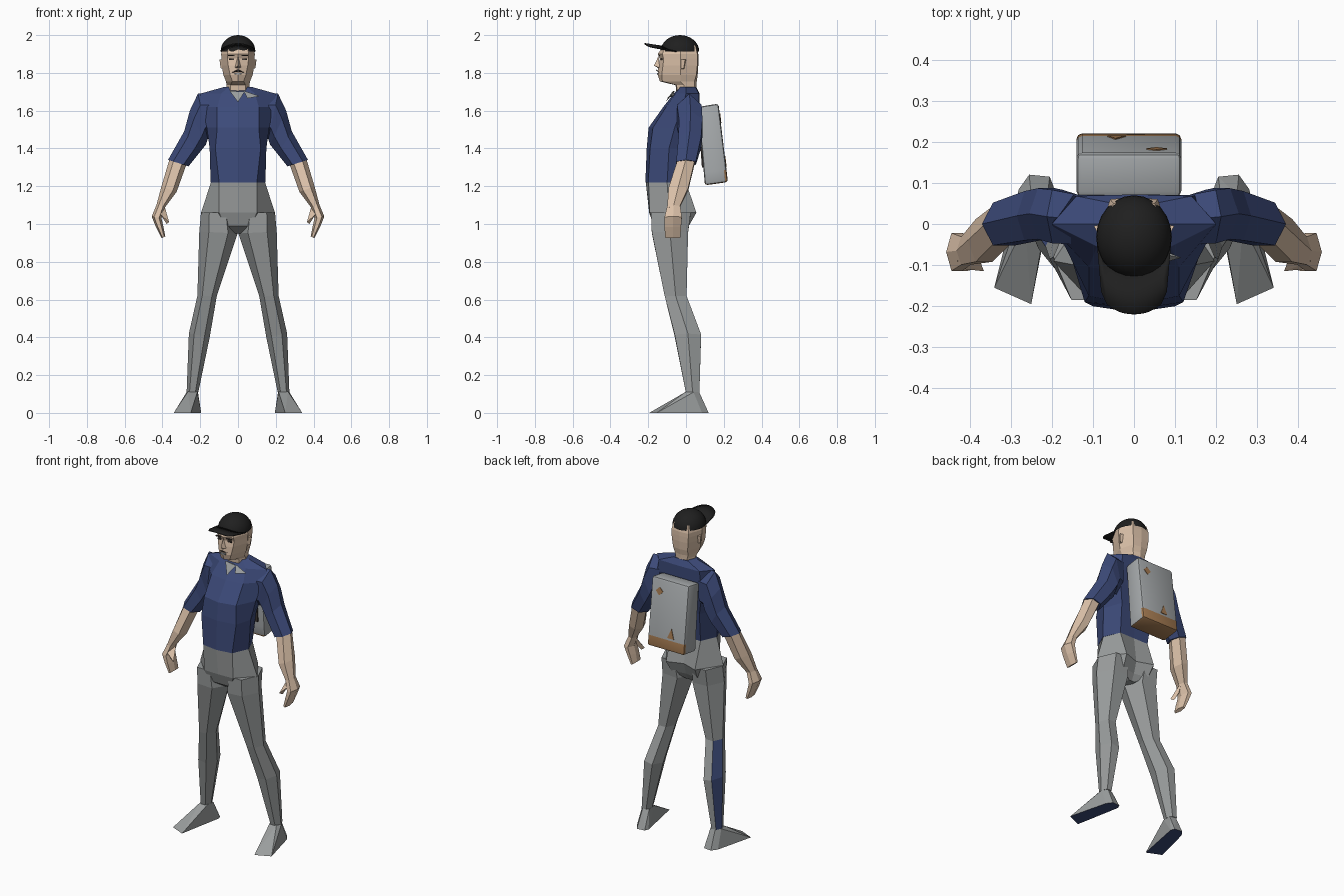
import bpy, bmesh, math
from mathutils import Vector

if "Cube" in bpy.data.objects:
    bpy.data.objects.remove(bpy.data.objects["Cube"])


def mat(name, r, g, b):
    m = bpy.data.materials.new(name)
    m.diffuse_color = (r, g, b, 1)
    m.use_nodes = True
    m.node_tree.nodes["Principled BSDF"].inputs["Base Color"].default_value = m.diffuse_color
    return m


BLUE = mat("shirt blue", .045, .068, .19)
GREY = mat("trouser grey", .32, .335, .335)
SKIN = mat("skin", .72, .54, .40)
BLACK = mat("cap black", .014, .014, .014)
PACK = mat("pack grey", .38, .40, .41)
BROWN = mat("leather brown", .38, .20, .085)
DARK = mat("dark detail", .05, .04, .035)


def finish(name, bm, mats, rule=None, smooth=None):
    bmesh.ops.recalc_face_normals(bm, faces=bm.faces)
    bm.normal_update()
    if rule:
        for f in bm.faces:
            f.material_index = rule(f)
    me = bpy.data.meshes.new(name)
    bm.to_mesh(me)
    bm.free()
    ob = bpy.data.objects.new(name, me)
    bpy.context.collection.objects.link(ob)
    for m in mats:
        me.materials.append(m)
    if smooth:
        bpy.ops.object.select_all(action='DESELECT')
        ob.select_set(True)
        bpy.context.view_layer.objects.active = ob
        bpy.ops.object.shade_smooth_by_angle(angle=math.radians(smooth))
    return ob


def loft(name, rings, mats, rule=None):
    """Skin a list of equal-length point rings and cap both ends."""
    bm = bmesh.new()
    vs = [[bm.verts.new(p) for p in r] for r in rings]
    n = len(vs[0])
    for a, b in zip(vs, vs[1:]):
        for i in range(n):
            j = (i + 1) % n
            bm.faces.new((a[i], a[j], b[j], b[i]))
    bm.faces.new(vs[0])
    bm.faces.new(vs[-1])
    return finish(name, bm, mats, rule)


def body(name, sections, m):
    """Sections: z, front y, (front corner), (side), (back corner), back y; mirrored in x."""
    rings = []
    for z, yf, a, b, c, yb in sections:
        right = [(x, y, z) for x, y in (a, b, c)]
        left = [(-x, y, z) for x, y in (c, b, a)]
        rings.append([(0, yf, z)] + right + [(0, yb, z)] + left)
    return loft(name, rings, [m])


def limb(name, sx, sections, mats, rule=None):
    """Six-sided tube. Sections: outer x, z, inner x, z, y centre, y half depth."""
    rings = []
    for xo, zo, xi, zi, yc, yh in sections:
        ring = []
        for k in range(6):
            t = (math.cos(k * math.pi / 3) + 1) / 2
            s = math.sin(k * math.pi / 3) / .866
            ring.append((sx * (xi + (xo - xi) * t), yc + yh * s, zi + (zo - zi) * t))
        rings.append(ring)
    return loft(name, rings, mats, rule)


def hull(name, pts, mats, rule=None):
    bm = bmesh.new()
    for p in pts:
        bm.verts.new(p)
    bmesh.ops.convex_hull(bm, input=bm.verts)
    return finish(name, bm, mats, rule)


def box(name, c, s, m):
    return hull(name, [(c[0] + i * s[0] / 2, c[1] + j * s[1] / 2, c[2] + k * s[2] / 2)
                       for i in (-1, 1) for j in (-1, 1) for k in (-1, 1)], [m])


# Shirt and trouser seat
body("shirt", [
    (1.22, -.215, (.10, -.200), (.145, -.10), (.10, .000), .000),
    (1.40, -.208, (.12, -.190), (.150, -.09), (.11, .025), .020),
    (1.51, -.198, (.11, -.175), (.165, -.06), (.14, .050), .045),
    (1.62, -.120, (.11, -.105), (.190, -.02), (.15, .070), .070),
    (1.69, -.065, (.09, -.055), (.200, .000), (.14, .068), .072),
    (1.725, -.035, (.05, -.03), (.075, .000), (.05, .050), .055)], BLUE)
body("trouser_seat", [
    (1.22, -.213, (.10, -.198), (.143, -.10), (.10, .000), .000),
    (1.06, -.195, (.10, -.192), (.196, -.09), (.10, .055), .020),
    (.99, -.170, (.07, -.170), (.150, -.08), (.09, .015), .000),
    (.95, -.110, (.02, -.110), (.030, -.07), (.02, -.02), -.020)], GREY)

# Open collar
hull("collar", [(-.045, -.060, 1.705), (0, -.110, 1.645), (.035, -.072, 1.70),
                (.01, -.06, 1.70)], [GREY])
hull("collar_flap", [(.03, -.066, 1.705), (.115, -.082, 1.677), (.05, -.100, 1.665),
                     (.06, -.06, 1.68)], [GREY])


def calf_patch(f):
    c, n = f.calc_center_median(), f.normal
    return int(c.x < -.1 and .1 < c.z < .62 and n.x < -.3 and n.y > .1)


def sole(f):
    return int(f.normal.z < -.9)


for sx, side in ((1, "left"), (-1, "right")):
    # Arms
    limb(side + "_sleeve", sx, [
        (.130, 1.69, .140, 1.45, .010, .060),
        (.212, 1.69, .160, 1.45, .018, .065),
        (.255, 1.60, .170, 1.42, .025, .062),
        (.285, 1.49, .210, 1.37, .020, .060),
        (.370, 1.34, .262, 1.305, .000, .052)], [BLUE])
    limb(side + "_forearm", sx, [
        (.362, 1.345, .275, 1.31, .000, .046),
        (.405, 1.20, .325, 1.17, -.040, .052),
        (.432, 1.10, .385, 1.09, -.065, .034),
        (.457, 1.04, .405, 1.03, -.068, .046),
        (.435, .985, .395, .985, -.070, .044),
        (.405, .925, .385, .935, -.070, .040)], [SKIN])
    hull(side + "_thumb", [(sx * x, y, z) for x, y, z in (
        (.39, -.05, 1.10), (.43, -.09, 1.09), (.41, -.11, 1.05), (.39, -.07, 1.04),
        (.365, -.115, 1.01), (.378, -.10, 1.00))], [SKIN])
    # Legs
    limb(side + "_leg", sx, [
        (.196, 1.06, .020, 1.06, -.080, .105),
        (.205, .96, .002, .95, -.085, .096),
        (.215, .62, .112, .62, -.055, .058),
        (.260, .42, .150, .40, .010, .070),
        (.272, .11, .210, .11, .035, .036)], [GREY, BLUE], calf_patch)
    # Feet
    hull(side + "_foot", [(sx * x, y, z) for x, y, z in (
        (.215, .005, .112), (.265, .0, .112), (.272, .04, .11), (.25, .07, .11),
        (.212, .06, .11), (.340, -.155, 0), (.250, -.195, 0), (.195, .09, 0),
        (.205, .115, 0), (.255, .12, 0), (.280, .085, 0))], [GREY, BLUE], sole)
    # Ears, eyes, brows
    hull(side + "_ear", [(sx * x, y, z) for x, y, z in (
        (.078, -.04, 1.87), (.078, -.035, 1.82), (.098, -.005, 1.87),
        (.092, -.012, 1.825), (.078, .0, 1.87), (.078, -.01, 1.82))], [SKIN])
    box(side + "_eye", (sx * .034, -.130, 1.872), (.026, .009, .008), DARK)
    box(side + "_brow", (sx * .036, -.141, 1.892), (.036, .009, .005), DARK)

# Head and neck
body("head", [
    (1.64, -.045, (.04, -.040), (.060, .00), (.040, .045), .050),
    (1.735, -.055, (.04, -.050), (.060, -.01), (.040, .045), .055),
    (1.755, -.138, (.03, -.125), (.064, -.03), (.045, .045), .057),
    (1.79, -.150, (.042, -.128), (.078, -.03), (.050, .055), .062),
    (1.84, -.146, (.052, -.122), (.086, -.03), (.055, .060), .065),
    (1.875, -.138, (.056, -.118), (.088, -.03), (.058, .060), .066),
    (1.90, -.150, (.056, -.126), (.089, -.03), (.058, .060), .065),
    (1.945, -.118, (.050, -.105), (.080, -.03), (.050, .050), .055)], SKIN)
hull("nose", [(0, -.145, 1.89), (0, -.170, 1.838), (.016, -.140, 1.828),
              (-.016, -.140, 1.828), (0, -.140, 1.822)], [SKIN])
hull("moustache", [(s * x, y, z) for s in (-1, 1) for x, y, z in (
    (.006, -.156, 1.818), (.032, -.138, 1.803), (.006, -.158, 1.810))], [DARK])
box("mouth", (0, -.149, 1.796), (.036, .009, .009), PACK)

# Cap crown: upper half of a squashed sphere
bm = bmesh.new()
bmesh.ops.create_uvsphere(bm, u_segments=24, v_segments=16, radius=1)
bmesh.ops.bisect_plane(bm, geom=bm.verts[:] + bm.edges[:] + bm.faces[:], plane_co=(0, 0, 0),
                       plane_no=(0, 0, 1), clear_inner=True)
for v in bm.verts:
    v.co = Vector((v.co.x * .092, v.co.y * .102 - .032, v.co.z * .086 + 1.914))
finish("cap_crown", bm, [BLACK], smooth=40)

# Cap brim: arched strip with a rounded front
bm = bmesh.new()
rows = []
for i in range(13):
    u = -1 + i / 6
    arch = 1 - u * u
    back = Vector((.090 * u, -.05 - .075 * math.sqrt(arch), 1.916 + .028 * arch))
    front = Vector((.080 * u, -.165 - .054 * math.sqrt(arch), 1.936 + .022 * arch))
    rows.append([bm.verts.new(back.lerp(front, t)) for t in (0, .5, 1)])
for a, b in zip(rows, rows[1:]):
    for k in (0, 1):
        bm.faces.new((a[k], b[k], b[k + 1], a[k + 1]))
brim = finish("cap_brim", bm, [BLACK], smooth=40)
brim.modifiers.new("thickness", 'SOLIDIFY').thickness = .006

# Backpack: leaning rounded box with a leather base
bm = bmesh.new()
prof = [(.065, 1.62), (.172, 1.637), (.222, 1.222), (.10, 1.205)]
for x in (-.14, .115):
    for y, z in prof:
        bm.verts.new((x, y, z))
bmesh.ops.convex_hull(bm, input=bm.verts)
bmesh.ops.dissolve_limit(bm, angle_limit=.02, verts=bm.verts[:], edges=bm.edges[:])
bmesh.ops.bevel(bm, geom=bm.edges[:], offset=.014, segments=2, profile=.5, affect='EDGES')
bmesh.ops.bisect_plane(bm, geom=bm.verts[:] + bm.edges[:] + bm.faces[:],
                       plane_co=(0, .2, 1.285), plane_no=(0, -.12, 1))


def base(f):
    c = f.calc_center_median()
    return int(c.z < 1.285 and (f.normal.y > .3 or f.normal.z < -.4))


finish("backpack", bm, [PACK, BROWN], base, smooth=40)


def pack_plate(name, pts, m):
    """Thin patch lying on the sloping back of the pack."""
    hull(name, [(x, .172 + (1.637 - z) * .1205 + d, z) for x, z in pts for d in (-.003, .003)], [m])


pack_plate("pack_badge", [(.055, 1.585), (.08, 1.56), (.055, 1.535), (.03, 1.56)], BROWN)
pack_plate("pack_patch", [(-.045, 1.36), (-.02, 1.30), (-.065, 1.30)], BROWN)

# Shoulder straps against the front of the pack
for x in (-.09, .065):
    hull("pack_strap", [(x + dx, y + d, z) for dx in (-.012, .012) for d in (-.004, .004)
                        for y, z in ((.068, 1.58), (.088, 1.30))], [DARK])
